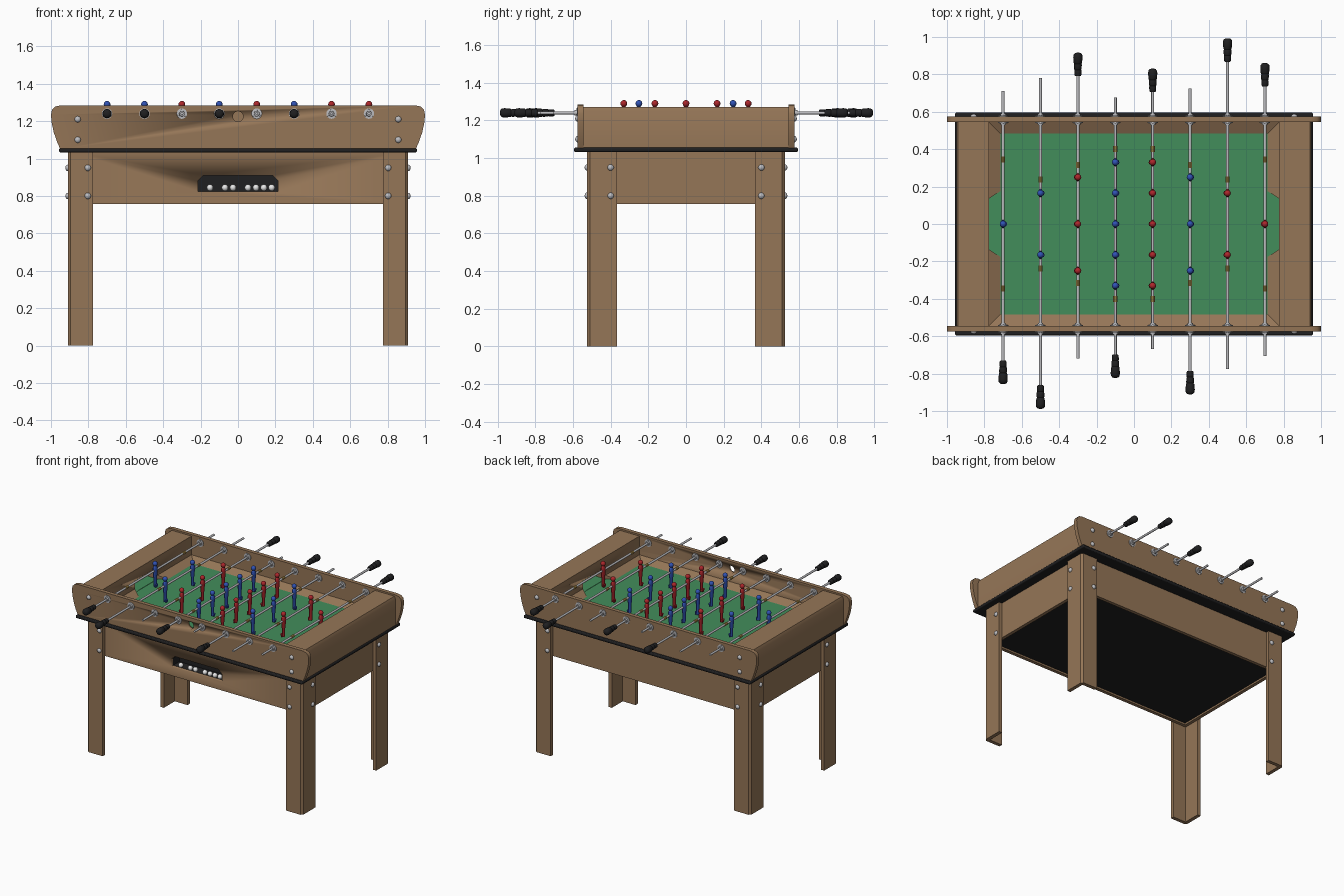
import bpy, bmesh, math
from mathutils import Matrix, Vector

cube = bpy.data.objects.get("Cube")
if cube:
    bpy.data.objects.remove(cube)


def material(name, r, g, b):
    m = bpy.data.materials.new(name)
    m.use_nodes = True
    m.diffuse_color = (r, g, b, 1)
    m.node_tree.nodes["Principled BSDF"].inputs["Base Color"].default_value = (r, g, b, 1)
    return m


WOOD = material("wood", 0.30, 0.18, 0.095)
GREEN = material("green_felt", 0.055, 0.27, 0.105)
BLACK = material("black", 0.014, 0.014, 0.015)
STEEL = material("steel", 0.5, 0.5, 0.52)
RED = material("red", 0.42, 0.02, 0.025)
BLUE = material("blue", 0.03, 0.085, 0.46)
BRASS = material("brass", 0.5, 0.33, 0.09)
WHITE = material("white", 0.85, 0.85, 0.85)

TURN = {"X": Matrix.Rotation(math.pi / 2, 4, "Y"),
        "Y": Matrix.Rotation(-math.pi / 2, 4, "X"),
        "-X": Matrix.Rotation(-math.pi / 2, 4, "Y"),
        "-Y": Matrix.Rotation(math.pi / 2, 4, "X"),
        "Z": Matrix()}


def finish(name, bm, mat, loc=(0, 0, 0), bevel=0):
    bmesh.ops.recalc_face_normals(bm, faces=bm.faces)
    me = bpy.data.meshes.new(name)
    for f in bm.faces:
        f.smooth = True
    bm.to_mesh(me)
    bm.free()
    me.set_sharp_from_angle(angle=math.radians(35))
    me.materials.append(mat)
    return place(name, me, loc, bevel)


def place(name, me, loc, bevel=0):
    ob = bpy.data.objects.new(name, me)
    ob.location = loc
    bpy.context.collection.objects.link(ob)
    if bevel:
        mod = ob.modifiers.new("edge", "BEVEL")
        mod.width, mod.segments = bevel, 2
    return ob


def loft(bm, rings, axis="Z", offset=(0, 0, 0), n=16):
    """Stack elliptical rings (t, ra, rb) along an axis and cap both ends."""
    mat = Matrix.Translation(offset) @ TURN[axis]
    loops = []
    for t, ra, *rb in rings:
        rb = rb[0] if rb else ra
        angles = [2 * math.pi * i / n for i in range(n)]
        loops.append([bm.verts.new(mat @ Vector((ra * math.cos(a), rb * math.sin(a), t))) for a in angles])
    for lo, hi in zip(loops, loops[1:]):
        for i in range(n):
            j = (i + 1) % n
            bm.faces.new((lo[i], lo[j], hi[j], hi[i]))
    bm.faces.new(loops[0])
    bm.faces.new(loops[-1])


def turned(name, rings, axis, loc, mat, n=16):
    bm = bmesh.new()
    loft(bm, rings, axis, n=n)
    return finish(name, bm, mat, loc)


def prism(name, pts, axis, lo, hi, mat, bevel=0):
    """Extrude a flat outline along one axis."""
    k = "XYZ".index(axis)
    bm = bmesh.new()

    def at(p, h):
        c = list(p)
        c.insert(k, h)
        return bm.verts.new(c)
    a, b = [at(p, lo) for p in pts], [at(p, hi) for p in pts]
    bm.faces.new(a)
    bm.faces.new(b)
    for i in range(len(pts)):
        j = (i + 1) % len(pts)
        bm.faces.new((a[i], a[j], b[j], b[i]))
    return finish(name, bm, mat, bevel=bevel)


def box(name, x, y, z, mat, bevel=0):
    (x0, x1), (y0, y1) = sorted(x), sorted(y)
    return prism(name, [(x0, y0), (x1, y0), (x1, y1), (x0, y1)], "Z", *z, mat, bevel)


def hull(name, pts, mat):
    bm = bmesh.new()
    for p in pts:
        bm.verts.new(p)
    bmesh.ops.convex_hull(bm, input=bm.verts)
    return finish(name, bm, mat)


def cut(ob, cutter):
    mod = ob.modifiers.new("cut", "BOOLEAN")
    mod.object, mod.solver = cutter, "EXACT"
    bpy.context.view_layer.objects.active = ob
    bpy.ops.object.modifier_apply(modifier="cut")


def bolt(axis, loc):
    turned("bolt", [(0, 0.017), (0.006, 0.016), (0.011, 0.011), (0.014, 0.004)], axis, loc, STEEL, 12)


# Black slab under the upper cabinet, and the playing field on it
box("trim_slab", (-0.957, 0.957), (-0.595, 0.595), (1.033, 1.055), BLACK, 0.007)
box("field", (-0.87, 0.87), (-0.54, 0.54), (1.05, 1.1), GREEN)

# Long side panels with flared rounded ends
half = [(0.95, 1.05), (0.968, 1.09), (0.985, 1.14), (0.996, 1.19), (1, 1.235), (0.994, 1.262), (0.978, 1.278), (0.95, 1.284)]
outline = half + [(-x, z) for x, z in reversed(half)]
panels = {s: prism("side_panel", outline, "Y", s * 0.56 - 0.015, s * 0.56 + 0.015, WOOD) for s in (-1, 1)}
hole = turned("hole_cutter", [(-0.1, 0.028), (0.1, 0.028)], "Y", (0, -0.56, 1.225), WOOD, 24)
bpy.context.view_layer.update()
cut(panels[-1], hole)
bpy.data.objects.remove(hole)
for sy, axis in ((-1, "-Y"), (1, "Y")):
    for sx in (-1, 1):
        for z in (1.1, 1.21):
            bolt(axis, (sx * 0.857, sy * 0.574, z))

# End boxes with goal openings, and sloped borders round the field
goal = box("goal_cutter", (-0.89, 0.89), (-0.135, 0.135), (1.1, 1.19), WOOD)
for s in (-1, 1):
    profile = [(s * x, z) for x, z in ((0.775, 1.055), (0.95, 1.055), (0.95, 1.25), (0.94, 1.272), (0.775, 1.272))]
    end = prism("end_box", profile, "Y", -0.547, 0.547, WOOD)
    cut(end, goal)
    box("goal_floor", (s * 0.775, s * 0.889), (-0.134, 0.134), (1.1, 1.102), GREEN)
    hull("side_border", [(x, s * y, z) for x in (-0.776, 0.776)
                         for y, z in ((0.485, 1.1), (0.546, 1.13), (0.546, 1.09))], WOOD)
    for t in (-1, 1):
        hull("end_border", [(s * x, t * y, z) for x, y, z in (
            (0.715, 0.175, 1.1), (0.715, 0.546, 1.1), (0.776, 0.135, 1.13),
            (0.776, 0.546, 1.13), (0.776, 0.135, 1.09), (0.776, 0.546, 1.09))], WOOD)
bpy.data.objects.remove(goal)

# Lower cabinet: apron boards and black bottom
aprons = [box("apron_long", (-0.885, 0.885), (s * 0.475, s * 0.5), (0.757, 1.035), WOOD) for s in (-1, 1)]
for s in (-1, 1):
    box("apron_end", (s * 0.86, s * 0.885), (-0.475, 0.475), (0.757, 1.035), WOOD)
box("bottom_board", (-0.861, 0.861), (-0.476, 0.476), (0.77, 0.785), BLACK)

# Ball return slot with its lining and balls
slot = [(-0.215, 0.825), (0.215, 0.825), (0.215, 0.88), (0.185, 0.91), (-0.185, 0.91), (-0.215, 0.88)]
lining = box("return_lining", (-0.24, 0.24), (-0.476, -0.39), (0.8, 0.93), BLACK)
cutter = prism("slot_cutter", slot, "Y", -0.6, -0.4, BLACK)
for ob in (aprons[0], lining):
    cut(ob, cutter)
bpy.data.objects.remove(cutter)
for x in (-0.15, -0.07, -0.027, 0.053, 0.096, 0.138, 0.18):
    bm = bmesh.new()
    bmesh.ops.create_uvsphere(bm, u_segments=14, v_segments=8, radius=0.018)
    finish("ball", bm, WHITE, (x, -0.475, 0.844))

# Angle legs with chamfered outer corner
angle = [(0.775, 0.525), (0.895, 0.525), (0.91, 0.51), (0.91, 0.367), (0.883, 0.367), (0.883, 0.498), (0.775, 0.498)]
for sx in (-1, 1):
    for sy in (-1, 1):
        prism("leg", [(sx * x, sy * y) for x, y in angle], "Z", 0, 1.035, WOOD)
        for z in (0.8, 0.95):
            bolt("Y" if sy > 0 else "-Y", (sx * 0.803, sy * 0.524, z))
            bolt("X" if sx > 0 else "-X", (sx * 0.909, sy * 0.4, z))

# Shared player, bearing and handle meshes
players = {}


def player(mat, loc, facing):
    key = (mat.name, facing)
    if key in players:
        return place(mat.name + "_player", players[key], loc)
    bm = bmesh.new()
    loft(bm, [(-0.122, 0.009, 0.014), (-0.1, 0.011, 0.014), (-0.06, 0.011, 0.014), (-0.035, 0.014, 0.018),
              (0, 0.015, 0.02), (0.02, 0.014, 0.022), (0.03, 0.009, 0.016), (0.036, 0.007)], n=12)
    loft(bm, [(0, 0.006, 0.013), (0.02, 0.011, 0.014)], offset=(0.011 * facing, 0, -0.124), n=8)
    bmesh.ops.create_uvsphere(bm, u_segments=12, v_segments=8, radius=0.018, matrix=Matrix.Translation((0, 0, 0.05)))
    players[key] = finish(mat.name + "_player", bm, mat, loc).data


def bearing(axis, loc):
    bm = bmesh.new()
    loft(bm, [(0, 0.028), (0.005, 0.028), (0.006, 0.015), (0.018, 0.014)], axis)
    for i in range(3):
        a = math.pi / 2 + i * math.tau / 3
        loft(bm, [(0.004, 0.005), (0.008, 0.004)], axis, (0.021 * math.cos(a), 0, 0.021 * math.sin(a)), 8)
    finish("rod_bearing", bm, STEEL, loc)


GRIP = [(0, 0.014), (0.006, 0.018), (0.03, 0.019), (0.034, 0.017), (0.038, 0.02), (0.062, 0.021), (0.066, 0.019),
        (0.07, 0.022), (0.1, 0.025), (0.115, 0.023), (0.123, 0.016), (0.126, 0.007)]

# Rods: x, team, handle side, grip start, plain end, stop position, player positions
FIVE, THREE, TWO, ONE = (-0.33, -0.165, 0, 0.165, 0.33), (-0.25, 0, 0.25), (-0.165, 0.165), (0,)
rods = [(-0.7, BLUE, -1, 0.73, 0.71, 0.345, ONE), (-0.5, BLUE, -1, 0.862, 0.78, 0.237, TWO),
        (-0.3, RED, 1, 0.79, 0.72, 0.315, THREE), (-0.1, BLUE, -1, 0.697, 0.675, 0.4, FIVE),
        (0.1, RED, 1, 0.705, 0.667, 0.4, FIVE), (0.3, BLUE, -1, 0.785, 0.725, 0.315, THREE),
        (0.5, RED, 1, 0.867, 0.775, 0.237, TWO), (0.7, RED, 1, 0.735, 0.705, 0.345, ONE)]
Z = 1.24
for x, team, side, grip, plain, stop, spots in rods:
    ends = sorted((side * (grip + 0.02), -side * plain))
    turned("rod", [(ends[0], 0.008), (ends[1], 0.008)], "Y", (x, 0, Z), STEEL, 12)
    turned("handle", GRIP, "Y" if side > 0 else "-Y", (x, side * grip, Z), BLACK)
    for s, out, inn in ((-1, "-Y", "Y"), (1, "Y", "-Y")):
        bearing(out, (x, s * 0.574, Z))
        bearing(inn, (x, s * 0.546, Z))
        turned("rod_stop", [(-0.016, 0.011), (0.016, 0.011)], "Y", (x, s * stop, Z), BRASS, 10)
    for y in spots:
        player(team, (x, y, Z), -side)
